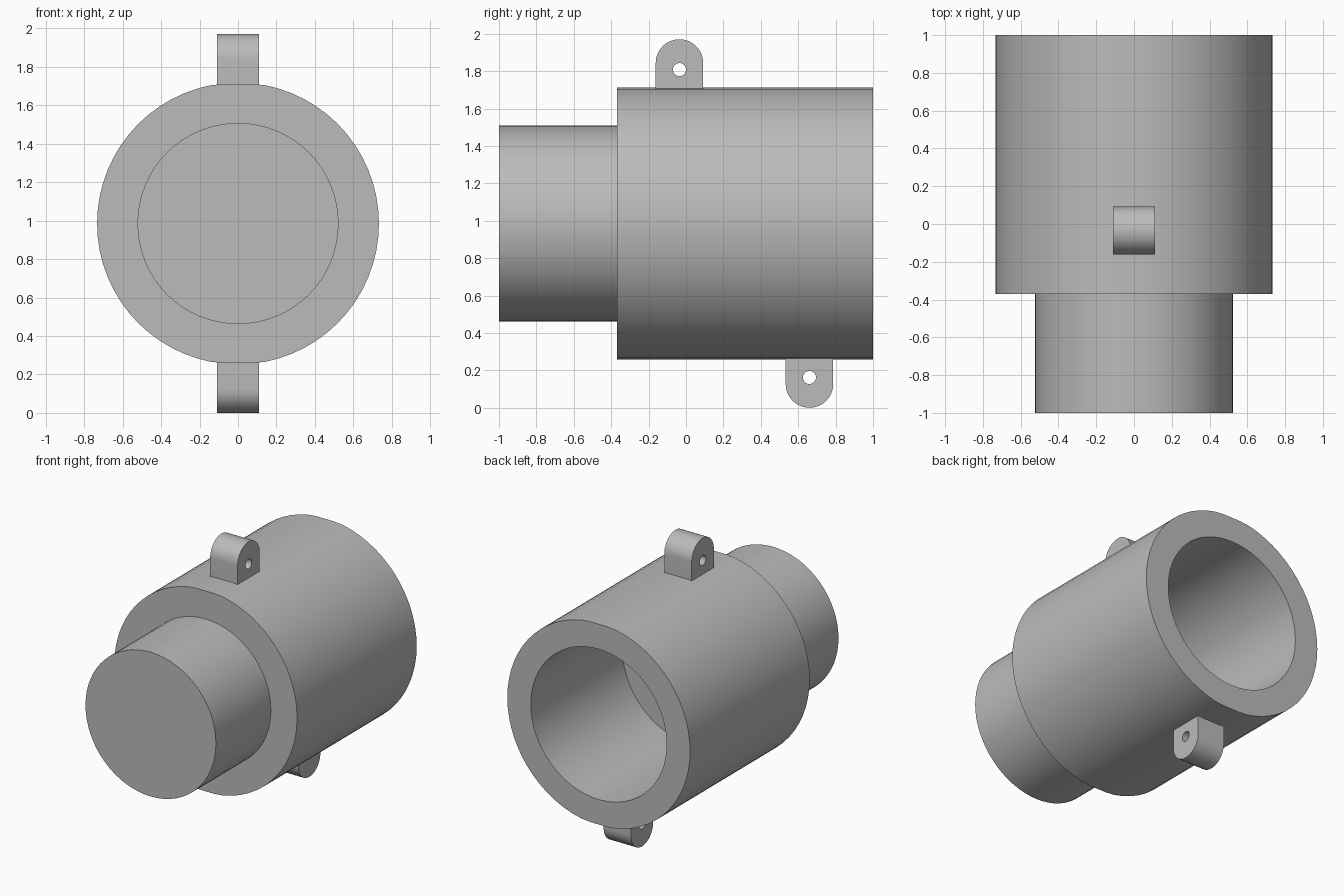
import bpy, bmesh
from math import sin, cos, pi

if "Cube" in bpy.data.objects:
    bpy.data.objects.remove(bpy.data.objects["Cube"], do_unlink=True)

AXIS_Z = 0.985
SEGMENTS = 64
FLAT = 0.726          # half height of the lug seats on the sleeve

metal = bpy.data.materials.new("plain grey metal")
metal.use_nodes = True
grey = (0.5, 0.5, 0.5, 1)
metal.diffuse_color = grey
metal.node_tree.nodes["Principled BSDF"].inputs["Base Color"].default_value = grey


def finish(name, bm):
    bmesh.ops.recalc_face_normals(bm, faces=bm.faces)
    mesh = bpy.data.meshes.new(name)
    bm.to_mesh(mesh)
    bm.free()
    mesh.materials.append(metal)
    obj = bpy.data.objects.new(name, mesh)
    bpy.context.collection.objects.link(obj)
    return obj


def activate(obj):
    bpy.ops.object.select_all(action='DESELECT')
    obj.select_set(True)
    bpy.context.view_layer.objects.active = obj


def smooth(obj):
    activate(obj)
    bpy.ops.object.shade_smooth_by_angle(angle=pi / 6)


# Stepped housing: solid front spigot, wide sleeve, blind bore from the back
def housing(profile):
    bm = bmesh.new()
    rings = []
    for radius, y in profile:
        ring = []
        for i in range(SEGMENTS):
            a = 2 * pi * i / SEGMENTS
            z = max(-FLAT, min(FLAT, radius * sin(a)))
            ring.append(bm.verts.new((radius * cos(a), y, AXIS_Z + z)))
        rings.append(ring)
    for one, two in zip(rings, rings[1:]):
        for i in range(SEGMENTS):
            j = (i + 1) % SEGMENTS
            bm.faces.new((one[i], one[j], two[j], two[i]))
    bm.faces.new(rings[0])
    bm.faces.new(rings[-1])
    smooth(finish("stepped_housing", bm))


# Prism running along x from an outline of (y, z) points
def prism(name, outline, half_width):
    bm = bmesh.new()
    face = bm.faces.new([bm.verts.new((-half_width, y, z)) for y, z in outline])
    new = bmesh.ops.extrude_face_region(bm, geom=[face])["geom"]
    bmesh.ops.translate(bm, vec=(2 * half_width, 0, 0),
                        verts=[v for v in new if isinstance(v, bmesh.types.BMVert)])
    return finish(name, bm)


# Round-ended lug with a cross hole; side is 1 for top, -1 for bottom
def lug(name, y, side):
    radius, tip, base, hole = 0.127, 0.985, 0.715, 0.823
    outline = [(y + radius, AXIS_Z + side * base)]
    for i in range(25):
        a = pi * i / 24
        outline.append((y + radius * cos(a),
                        AXIS_Z + side * (tip - radius + radius * sin(a))))
    outline.append((y - radius, AXIS_Z + side * base))
    body = prism(name, outline, 0.11)

    circle = [(y + 0.035 * cos(2 * pi * i / 24),
               AXIS_Z + side * hole + 0.035 * sin(2 * pi * i / 24)) for i in range(24)]
    cutter = prism("hole_cutter", circle, 0.2)
    cutter.hide_render = True
    cut = body.modifiers.new("hole", 'BOOLEAN')
    cut.operation = 'DIFFERENCE'
    cut.solver = 'EXACT'
    cut.object = cutter
    activate(body)
    bpy.ops.object.modifier_apply(modifier=cut.name)
    bpy.data.objects.remove(cutter, do_unlink=True)
    smooth(body)


housing([(0.523, -1), (0.523, -0.37), (0.733, -0.37),
         (0.733, 1), (0.545, 1), (0.545, -0.05)])
lug("top_lug", -0.035, 1)
lug("bottom_lug", 0.66, -1)
